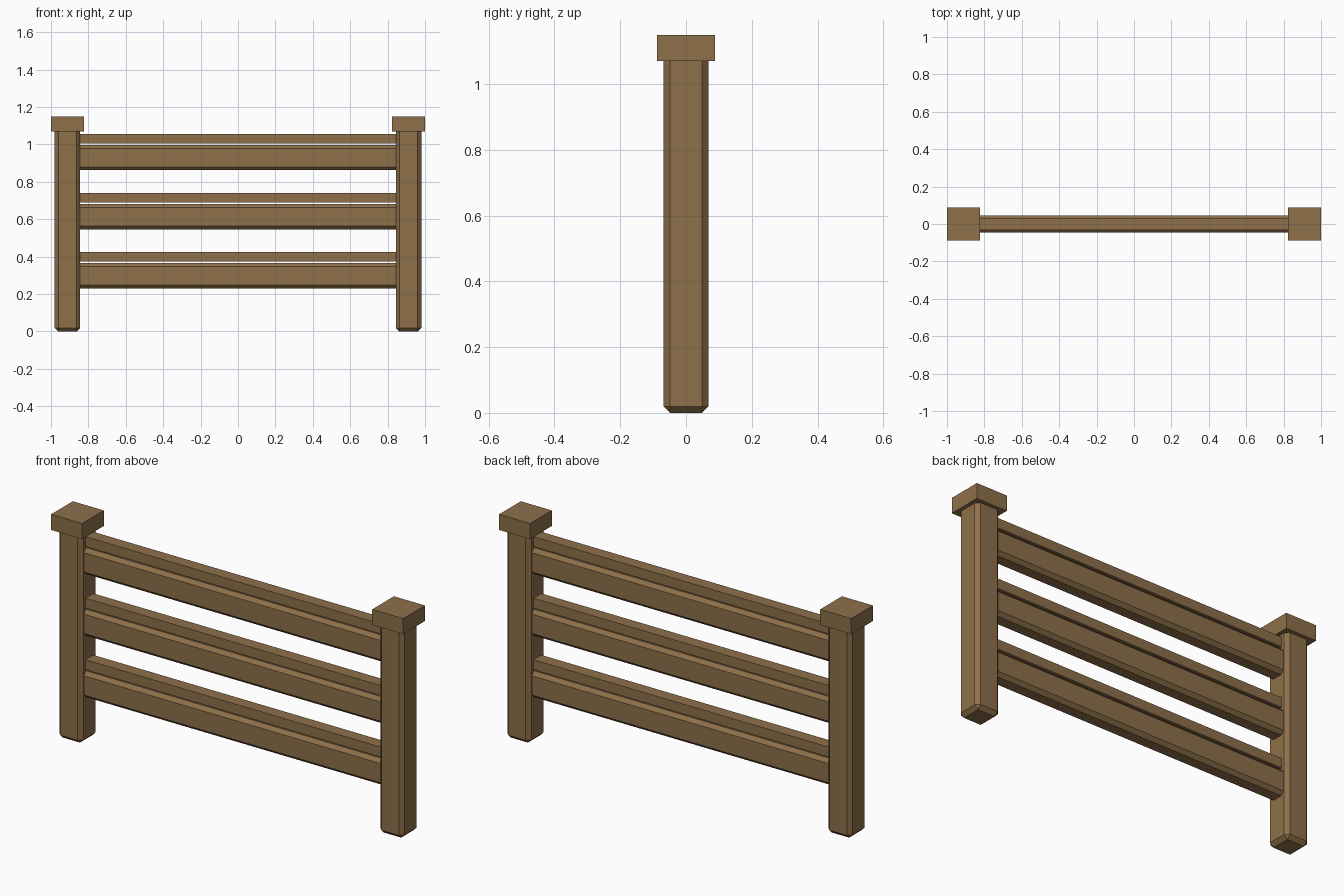
import bpy, bmesh

if "Cube" in bpy.data.objects:
    bpy.data.objects.remove(bpy.data.objects["Cube"])

wood = bpy.data.materials.new("brown wood")
wood.diffuse_color = (0.27, 0.16, 0.068, 1)
wood.use_nodes = True
wood.node_tree.nodes["Principled BSDF"].inputs["Base Color"].default_value = wood.diffuse_color


def box(name, lo, hi, chamfer=0.0):
    """Box between two corners, with optional flat chamfered edges."""
    bm = bmesh.new()
    bmesh.ops.create_cube(bm, size=1)
    for v in bm.verts:
        v.co = [lo[i] + (v.co[i] + 0.5) * (hi[i] - lo[i]) for i in range(3)]
    if chamfer:
        bmesh.ops.bevel(bm, geom=bm.edges[:], offset=chamfer, segments=1,
                        affect='EDGES', profile=0.5)
    mesh = bpy.data.meshes.new(name)
    bm.to_mesh(mesh)
    bm.free()
    mesh.materials.append(wood)
    obj = bpy.data.objects.new(name, mesh)
    bpy.context.collection.objects.link(obj)
    return obj


# Posts with square caps at both ends
for side, x in (("left", -0.912), ("right", 0.912)):
    p, c = 0.068, 0.088
    box(side + "_post", (x - p, -p, 0), (x + p, p, 1.09), 0.019)
    box(side + "_post_cap", (x - c, -c, 1.07), (x + c, c, 1.15))

# Three levels: a chamfered rail with a thin strip floating just above it
for level, z in (("lower", 0.298), ("middle", 0.614), ("upper", 0.93)):
    box(level + "_rail", (-0.868, -0.045, z - 0.068), (0.868, 0.045, z + 0.067), 0.018)
    box(level + "_strip", (-0.86, -0.032, z + 0.075), (0.86, 0.032, z + 0.126))
